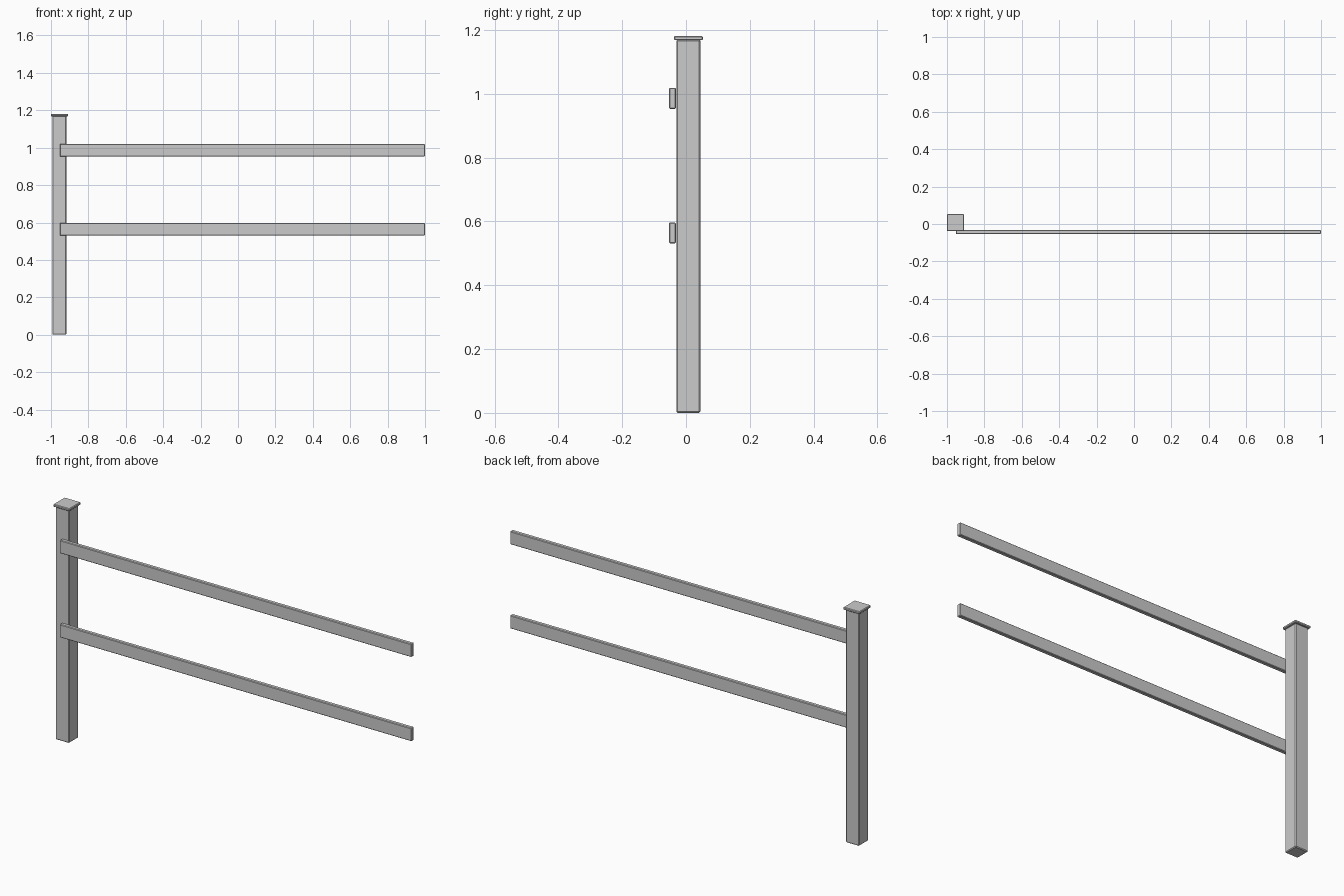
import bpy

if "Cube" in bpy.data.objects:
    bpy.data.objects.remove(bpy.data.objects["Cube"])


def beam(name, x, y, z, bevel):
    """Bevelled box from (min, max) ranges on each axis."""
    ranges = (x, y, z)
    bpy.ops.mesh.primitive_cube_add(size=1, location=[(a + b) / 2 for a, b in ranges])
    ob = bpy.context.object
    ob.name = name
    ob.scale = [b - a for a, b in ranges]
    bpy.ops.object.transform_apply(location=False, rotation=False, scale=True)
    mod = ob.modifiers.new("edge_bevel", "BEVEL")
    mod.width = bevel
    mod.segments = 1
    return ob


# Square post and its cap
beam("post", (-0.992, -0.917), (-0.030, 0.045), (0.0, 1.17), 0.004)
beam("post_cap", (-1.0, -0.909), (-0.038, 0.053), (1.168, 1.181), 0.003)

# Two horizontal rails fixed to the front of the post
for name, z in (("lower_rail", 0.564), ("upper_rail", 0.986)):
    beam(name, (-0.953, 1.0), (-0.053, -0.032), (z - 0.033, z + 0.033), 0.003)
